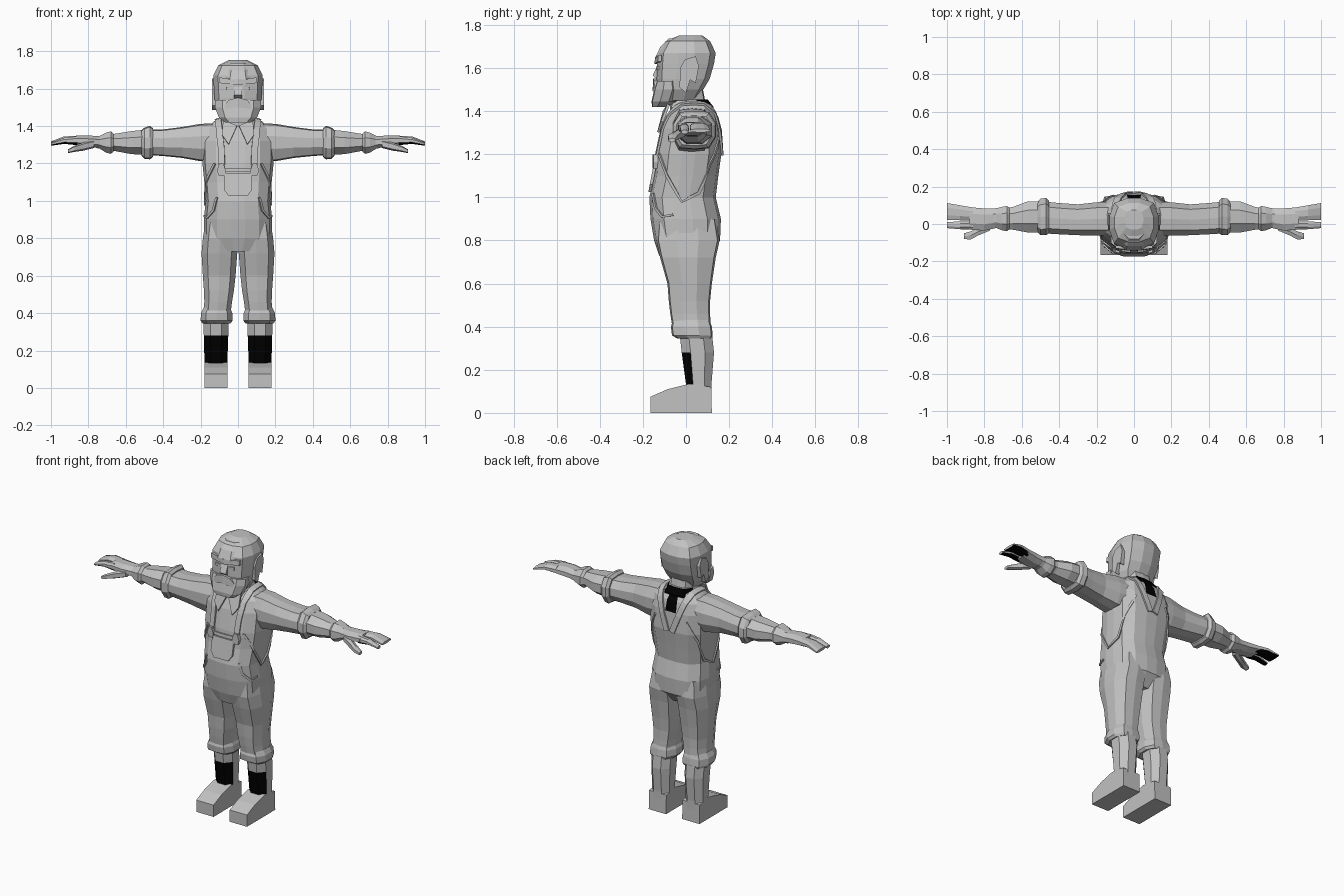
import bpy, bmesh, math
from mathutils import Vector


def material(name, value):
    m = bpy.data.materials.new(name)
    m.diffuse_color = (value, value, value, 1)
    return m


grey = material("plain grey", 0.54)
black = material("plain black", 0.0)


def finish(name, bm, mirror=False):
    bmesh.ops.recalc_face_normals(bm, faces=bm.faces)
    me = bpy.data.meshes.new(name)
    bm.to_mesh(me)
    bm.free()
    me.materials.append(grey)
    ob = bpy.data.objects.new(name, me)
    bpy.context.collection.objects.link(ob)
    if mirror:
        ob.modifiers.new("Mirror", 'MIRROR')
    return ob


def paint_black(ob, rule):
    """Blacken faces whose centre and normal satisfy the rule."""
    ob.data.materials.append(black)
    for f in ob.data.polygons:
        if rule(f.center, f.normal):
            f.material_index = 1


def loft(name, sections, axis='z', n=12, p=2.8, mirror=False):
    """Rounded-box rings (t, a0, a1, b0, b1) joined along z or x."""
    bm = bmesh.new()
    rings = []
    for t, a0, a1, b0, b1 in sections:
        ring = []
        for i in range(n):
            ang = 2 * math.pi * (i + 0.5) / n
            c, s = math.cos(ang), math.sin(ang)
            k = (abs(c) ** p + abs(s) ** p) ** (-1 / p)
            k /= math.cos(math.pi / n)
            u = max(-1, min(1, c * k))
            v = max(-1, min(1, s * k))
            a = (a0 + a1) / 2 + u * (a1 - a0) / 2
            b = (b0 + b1) / 2 + v * (b1 - b0) / 2
            ring.append(bm.verts.new((a, b, t) if axis == 'z' else (t, a, b)))
        rings.append(ring)
    for r, q in zip(rings, rings[1:]):
        for i in range(n):
            j = (i + 1) % n
            bm.faces.new((r[i], r[j], q[j], q[i]))
    bm.faces.new(rings[0])
    bm.faces.new(rings[-1])
    return finish(name, bm, mirror)


def prism(name, points, offset, mirror=False):
    """Flat outline extruded by an offset vector."""
    bm = bmesh.new()
    a = [bm.verts.new(q) for q in points]
    b = [bm.verts.new(Vector(q) + Vector(offset)) for q in points]
    bm.faces.new(a)
    bm.faces.new(b)
    for i in range(len(a)):
        j = (i + 1) % len(a)
        bm.faces.new((a[i], a[j], b[j], b[i]))
    return finish(name, bm, mirror)


def ribbon(name, path, width, target, thick=0.01):
    """Cloth band laid on a target surface, mirrored to both sides."""
    pts = [Vector(q) for q in path]
    fine = [a.lerp(b, k / 3) for a, b in zip(pts, pts[1:]) for k in range(3)]
    fine.append(pts[-1])
    bm = bmesh.new()
    prev = None
    for i, q in enumerate(fine):
        tan = fine[min(i + 1, len(fine) - 1)] - fine[max(i - 1, 0)]
        side = tan.cross(q - Vector((0, 0.01, 1.1))).normalized() * width / 2
        cur = [bm.verts.new(q + side * f) for f in (-1, 1)]
        if prev:
            bm.faces.new((prev[0], prev[1], cur[1], cur[0]))
        prev = cur
    ob = finish(name, bm)
    sw = ob.modifiers.new("Lay", 'SHRINKWRAP')
    sw.target = target
    sw.wrap_mode = 'ABOVE_SURFACE'
    sw.offset = 0.004
    so = ob.modifiers.new("Thick", 'SOLIDIFY')
    so.thickness = thick
    so.offset = 0
    ob.modifiers.new("Mirror", 'MIRROR')


# Body, with a dark patch below the nape
torso = loft("torso", [
    (.73, -.10, .10, -.125, .10), (.80, -.182, .182, -.148, .158),
    (.90, -.183, .183, -.165, .162), (1.0, -.172, .172, -.17, .138),
    (1.1, -.18, .18, -.147, .15), (1.2, -.19, .19, -.138, .164),
    (1.32, -.19, .19, -.112, .156), (1.385, -.17, .17, -.085, .14),
    (1.425, -.13, .13, -.05, .115), (1.44, -.08, .08, -.03, .10)], n=16)
paint_black(torso, lambda c, n: c.z > 1.33 and c.y > .09 and abs(c.x) < .06)
loft("trouser_leg", [
    (.38, .042, .185, -.06, .115), (.46, .032, .18, -.073, .112),
    (.52, .022, .182, -.08, .112), (.60, .013, .188, -.086, .12),
    (.72, .004, .195, -.12, .138), (.80, .003, .188, -.138, .156),
    (.90, .01, .172, -.13, .14)], n=10, mirror=True)
loft("trouser_cuff", [
    (.345, .04, .19, -.04, .118), (.36, .028, .2, -.065, .124),
    (.40, .03, .198, -.07, .12), (.43, .042, .183, -.06, .11)],
    n=10, mirror=True)

# Boots with dark shin panels
prism("boot_foot", [(.057, y, z) for y, z in (
    (-.165, 0), (.12, 0), (.117, .12), (.015, .135), (-.085, .11),
    (-.165, .075))], (.122, 0, 0), mirror=True)
shaft = loft("boot_shaft", [
    (.06, .057, .179, -.005, .118), (.132, .057, .179, .0, .118),
    (.28, .052, .183, -.02, .13), (.37, .05, .185, -.03, .12)],
    n=8, p=4, mirror=True)
paint_black(shaft, lambda c, n: .13 < c.z < .28 and n.y < -.3)

# Arms
loft("sleeve", [
    (.10, -.06, .12, 1.22, 1.415), (.20, -.062, .116, 1.212, 1.412),
    (.30, -.06, .105, 1.23, 1.395), (.40, -.055, .112, 1.24, 1.382),
    (.48, -.05, .12, 1.245, 1.38)], 'x', 10, mirror=True)
loft("rolled_sleeve", [
    (.455, -.05, .125, 1.235, 1.388), (.47, -.06, .14, 1.222, 1.402),
    (.50, -.06, .135, 1.225, 1.392), (.515, -.045, .12, 1.24, 1.38)],
    'x', 10, mirror=True)
loft("forearm", [
    (.50, -.045, .122, 1.247, 1.38), (.57, -.045, .12, 1.25, 1.373),
    (.65, -.03, .09, 1.265, 1.36), (.76, -.02, .083, 1.283, 1.345)],
    'x', 8, mirror=True)
loft("glove_cuff", [
    (.665, -.028, .088, 1.263, 1.36), (.68, -.038, .096, 1.252, 1.372),
    (.705, -.034, .092, 1.258, 1.365), (.74, -.02, .083, 1.28, 1.347)],
    'x', 8, mirror=True)

# Hands, dark under the fingers
loft("palm", [
    (.73, -.02, .083, 1.283, 1.345), (.80, -.035, .083, 1.287, 1.35),
    (.88, -.03, .09, 1.3, 1.348)], 'x', 8, mirror=True)
fingers = loft("fingers", [
    (.86, .018, .088, 1.30, 1.347), (.93, .02, .10, 1.31, 1.345),
    (1.0, .022, .112, 1.302, 1.318)], 'x', 8, mirror=True)
forefinger = loft("forefinger", [
    (.86, -.03, .014, 1.298, 1.345), (.93, -.028, .014, 1.305, 1.338),
    (1.0, -.022, .01, 1.295, 1.312)], 'x', 8, mirror=True)
for part in (fingers, forefinger):
    paint_black(part, lambda c, n: n.z < -.5)
loft("thumb", [
    (.77, -.035, .01, 1.283, 1.325), (.83, -.06, -.02, 1.268, 1.312),
    (.875, -.083, -.04, 1.262, 1.295), (.91, -.08, -.05, 1.255, 1.275)],
    'x', 6, mirror=True)

# Neck and collar
loft("neck", [(1.39, -.075, .075, -.055, .10), (1.52, -.075, .075, -.06, .075)], n=10)
collar = loft("collar", [
    (1.40, -.10, .10, -.075, .125), (1.42, -.10, .10, -.075, .128),
    (1.455, -.082, .082, -.06, .10)], n=10)
paint_black(collar, lambda c, n: c.y > .06 and n.z < .9)
prism("collar_flap", [(.005, -.095, 1.40), (.08, -.075, 1.43),
                      (.085, -.105, 1.35), (.05, -.122, 1.30)],
      (0, -.012, .003), mirror=True)

# Head
loft("head", [
    (1.45, -.09, .09, -.12, .05), (1.50, -.118, .118, -.132, .08),
    (1.55, -.126, .126, -.136, .11), (1.62, -.13, .13, -.134, .13),
    (1.67, -.132, .132, -.13, .138), (1.725, -.105, .105, -.095, .112),
    (1.752, -.05, .05, -.03, .075)], n=12)
loft("beard", [
    (1.42, -.07, .07, -.157, -.085), (1.445, -.102, .102, -.16, -.04),
    (1.50, -.124, .124, -.148, -.02), (1.54, -.124, .124, -.136, -.03)], n=10)
prism("ear_piece", [(.11, y, z) for y, z in (
    (-.03, 1.51), (-.027, 1.60), (-.005, 1.64), (.045, 1.655), (.06, 1.61),
    (.045, 1.53), (.02, 1.545), (.0, 1.485))], (.03, 0, 0), mirror=True)
loft("hair_crest", [
    (1.65, -.10, .10, -.142, .02), (1.70, -.085, .085, -.118, .03),
    (1.738, -.06, .06, -.08, .04)], n=8)

# Face
prism("brow", [(0, -.13, 1.62), (.10, -.115, 1.63), (.10, -.113, 1.66),
               (0, -.128, 1.65)], (0, -.016, 0), mirror=True)
prism("nose", [(0, -.125, 1.63), (0, -.155, 1.565), (0, -.13, 1.545)],
      (.022, 0, 0), mirror=True)
prism("moustache", [(0, -.13, 1.552), (.05, -.128, 1.54), (.09, -.115, 1.485),
                    (.04, -.133, 1.495), (0, -.133, 1.50)], (0, -.022, 0), mirror=True)
prism("eye", [(.028, -.13, 1.592), (.065, -.126, 1.592), (.065, -.126, 1.61),
              (.028, -.13, 1.61)], (0, -.008, 0), mirror=True)

# Dungaree straps, side seams and pockets
ribbon("shoulder_strap", [
    (.085, -.14, 1.16), (.09, -.13, 1.28), (.10, -.09, 1.38), (.105, -.02, 1.43),
    (.10, .08, 1.43), (.075, .14, 1.36), (.018, .165, 1.20)], .035, torso, .012)
ribbon("side_seam", [
    (.13, -.13, 1.20), (.175, -.09, 1.1), (.175, -.02, .98), (.175, .06, 1.02),
    (.17, .12, 1.15), (.11, .155, 1.28)], .014, torso, .008)
ribbon("hip_pocket_edge", [
    (.12, -.16, 1.02), (.14, -.15, .95), (.165, -.11, .91), (.18, -.06, .92)],
    .014, torso, .008)
ribbon("bib_top", [(0, -.145, 1.165), (.09, -.14, 1.165)], .022, torso, .012)
outline = [(-.075, 1.15), (.075, 1.15), (.075, 1.06), (.05, 1.025),
           (-.05, 1.025), (-.075, 1.06)]
prism("bib_pocket", [(x, -.137 - (1.15 - z) * .19, z) for x, z in outline],
      (0, -.014, 0))
prism("buckle", [(.07, -.13, 1.135), (.105, -.125, 1.135), (.112, -.125, 1.165),
                 (.1, -.125, 1.2), (.078, -.13, 1.2), (.066, -.13, 1.165)],
      (0, -.026, 0), mirror=True)
